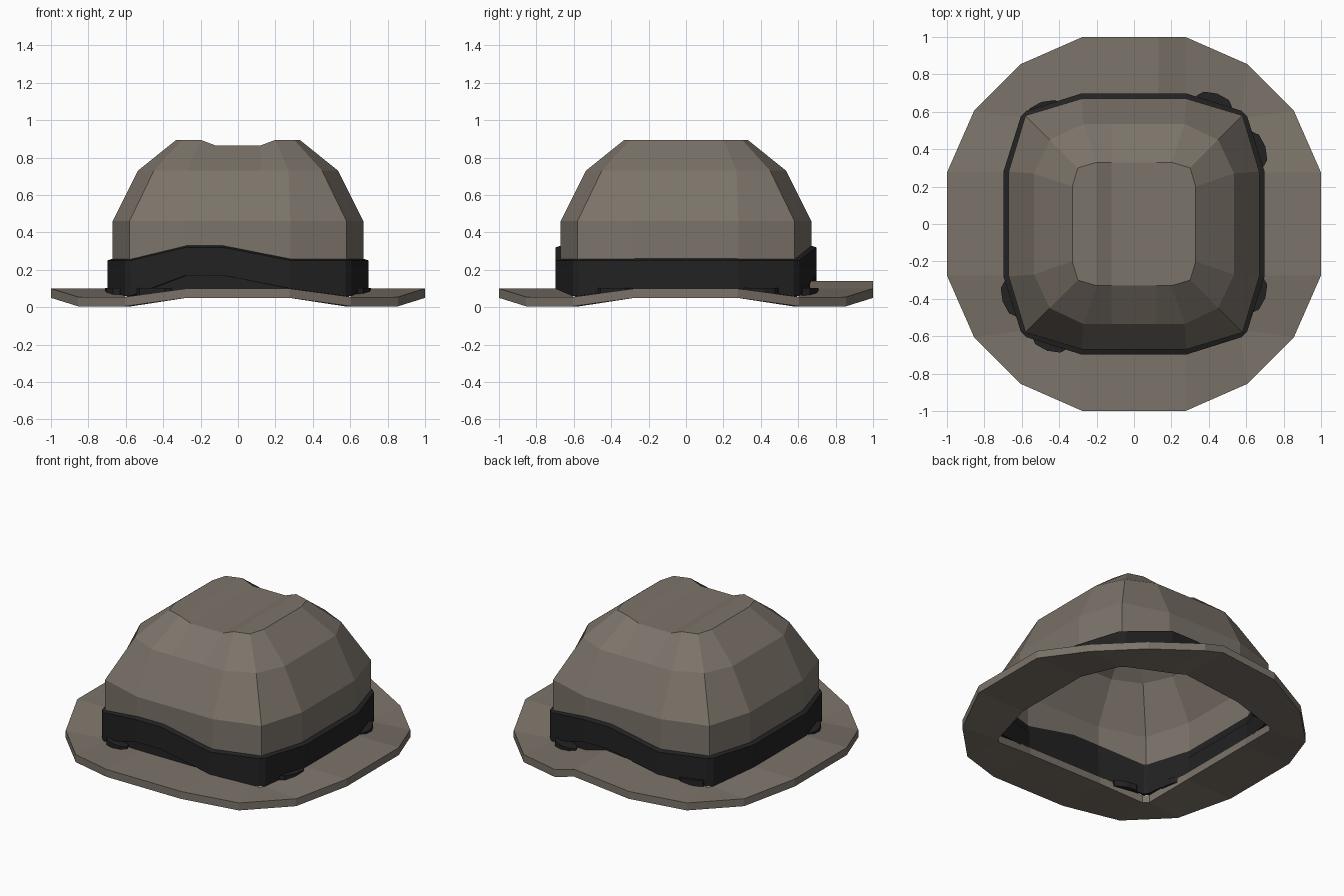
import bpy
import bmesh
from math import radians, atan2
from mathutils import Matrix

cube = bpy.data.objects.get("Cube")
if cube:
    bpy.data.objects.remove(cube, do_unlink=True)


def material(name, color):
    m = bpy.data.materials.new(name)
    m.use_nodes = True
    m.diffuse_color = (*color, 1)
    bsdf = next(n for n in m.node_tree.nodes if n.type == 'BSDF_PRINCIPLED')
    bsdf.inputs["Base Color"].default_value = (*color, 1)
    bsdf.inputs["Roughness"].default_value = 0.9
    return m


FELT = material("warm grey felt", (0.2, 0.172, 0.142))
RIBBON = material("black ribbon", (0.016, 0.016, 0.016))


def finish(name, bm, mat, fix_normals=True):
    if fix_normals:
        bmesh.ops.recalc_face_normals(bm, faces=bm.faces)
    me = bpy.data.meshes.new(name)
    bm.to_mesh(me)
    bm.free()
    me.materials.append(mat)
    ob = bpy.data.objects.new(name, me)
    bpy.context.collection.objects.link(ob)
    return ob


def outline(half, side, a, b, front, back):
    """Rounded square, counterclockwise; a, b place the corner (one point if equal),
    front and back are the x positions of extra points on those sides."""
    def corner(sx, sy, swap):
        pts = [(a * sx, b * sy)] if a == b else [(a * sx, b * sy), (b * sx, a * sy)]
        return pts[::-1] if swap else pts
    pts = [(half, -side), (half, side)] + corner(1, 1, False)
    pts += [(x, half) for x in [side, *back, -side]] + corner(-1, 1, True)
    pts += [(-half, side), (-half, -side)] + corner(-1, -1, False)
    pts += [(x, -half) for x in [-side, *front, side]] + corner(1, -1, True)
    return pts


def add_ring(bm, pts, height):
    return [bm.verts.new((x, y, height(x, y))) for x, y in pts]


def bridge(bm, lower, upper):
    n = len(lower)
    for i in range(n):
        j = (i + 1) % n
        bm.faces.new((lower[i], lower[j], upper[j], upper[i]))


def at_corner(x, y, half):
    return abs(x) < half - 0.02 and abs(y) < half - 0.02


# Crown: stacked rounded squares with a shallow crease along the top
DENT = 0.12
bm = bmesh.new()
rings = []
for half, side, c, z in [(0.67, 0.28, 0.58, 0.2), (0.67, 0.28, 0.58, 0.46),
                         (0.535, 0.27, 0.45, 0.73), (0.33, 0.2, 0.3, 0.895)]:
    pts = outline(half, side, c, c, (-DENT, DENT), (DENT, -DENT))
    top = z > 0.8
    rings.append(add_ring(bm, pts, lambda x, y: z - (0.03 if top and abs(x) == DENT else 0)))
for lo, hi in zip(rings, rings[1:]):
    bridge(bm, lo, hi)
t = rings[-1]
bm.faces.new(t[14:] + t[:4])
for i, j in ((3, 14), (4, 13), (5, 12)):
    bm.faces.new((t[i], t[i + 1], t[j - 1], t[j]))
bm.faces.new(t[6:12])
finish("crown", bm, FELT)

# Brim: sides curl up, corners dip, with one small ripple at the back
RIPPLE = 0.13
bm = bmesh.new()


def brim_ring(half, side, a, b, drop):
    def height(x, y):
        if x == RIPPLE:
            return 0.14 - drop
        return (0.055 if at_corner(x, y, half) else 0.1) - drop
    return add_ring(bm, outline(half, side, a, b, (), (RIPPLE,)), height)


THICK = 0.05
loops = [brim_ring(*dims, drop) for dims, drop in [
    ((0.65, 0.275, 0.6, 0.57), THICK), ((1.0, 0.275, 0.855, 0.605), THICK),
    ((1.0, 0.275, 0.855, 0.605), 0), ((0.65, 0.275, 0.6, 0.57), 0)]]
for k in range(4):
    bridge(bm, loops[k], loops[(k + 1) % 4])
finish("brim", bm, FELT)

# Ribbon band: solid ring that arches up on one half of the front and back
ARCH = 0.08
bm = bmesh.new()


def band_ring(half, side, a, b, base, lift):
    def height(x, y):
        # front arch lies towards -x, back arch towards +x
        arched = abs(y) == half and (x * y > 0) and abs(x) <= side
        dip = 0.04 if base < 0.2 and at_corner(x, y, half) else 0
        return base + (lift if arched else 0) - dip
    return add_ring(bm, outline(half, side, a, b, (-ARCH,), (ARCH,)), height)


outer = (0.698, 0.28, 0.605, 0.575)
inner = (0.668, 0.275, 0.58, 0.565)
loops = [band_ring(*dims, z, 0.07) for dims, z in
         [(inner, 0.1), (outer, 0.1), (outer, 0.25), (inner, 0.26)]]
for k in range(4):
    bridge(bm, loops[k], loops[(k + 1) % 4])
finish("ribbon_band", bm, RIBBON)

# Sweatband: thin dark lining inside the crown
bm = bmesh.new()
lining = (0.662, 0.275, 0.575, 0.56)
bridge(bm, band_ring(*lining, 0.09, 0), band_ring(*lining, 0.21, 0))
finish("sweatband", bm, RIBBON)

# Loose ribbon folds resting on the brim beside the corners
FOLDS = [(0.43, 0.655), (0.66, 0.4), (0.66, -0.38),
         (-0.45, -0.635), (-0.66, -0.4), (-0.48, 0.61)]
for n, (x, y) in enumerate(FOLDS):
    along_x = abs(y) > abs(x)
    sx, sy = (1 if x > 0 else -1), (1 if y > 0 else -1)
    angle = atan2(-0.33 * sx * sy, 1) if along_x else atan2(1, -0.33 * sx * sy)
    bm = bmesh.new()
    bmesh.ops.create_cone(bm, cap_ends=True, segments=8, radius1=0.1, radius2=0.1, depth=0.04)
    bm.transform(Matrix.Translation((x, y, 0.082)) @ Matrix.Rotation(angle, 4, 'Z')
                 @ Matrix.Diagonal((1, 0.45, 1, 1)))
    finish(f"ribbon_fold_{n + 1}", bm, RIBBON)
